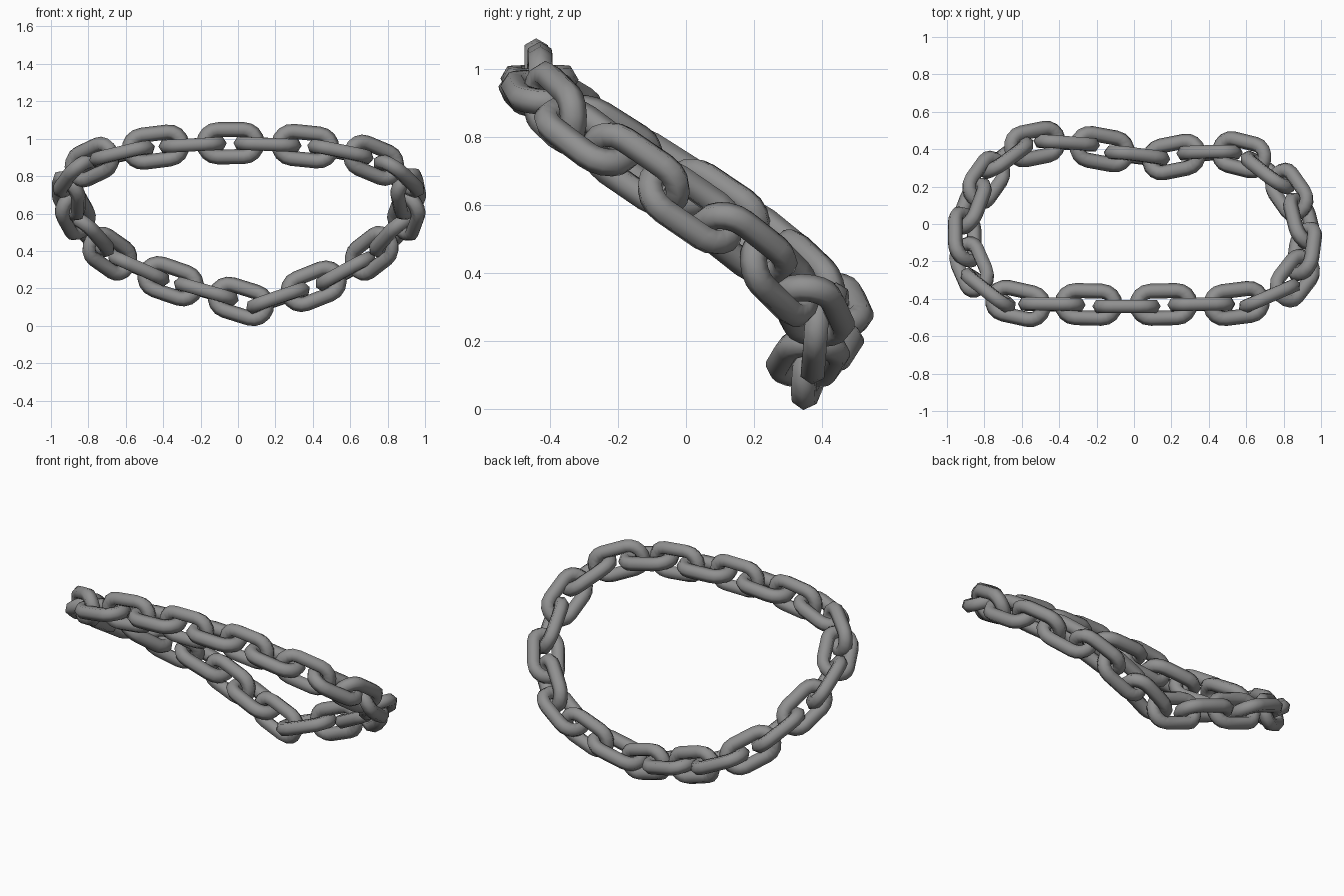
import bpy, math
from mathutils import Vector, Matrix

if "Cube" in bpy.data.objects:
    bpy.data.objects.remove(bpy.data.objects["Cube"])

# Link dimensions: half straight length, bend radius, hexagonal wire radius
HALF, BEND, WIRE, ARC, SIDES = 0.07, 0.0725, 0.04, 8, 6

# Link centres around the closed loop (front row, right, back row, left)
CENTRES = [
    (-.78, -.355, .875), (-.62, -.425, .92), (-.44, -.43, .955), (-.243, -.43, .967),
    (-.04, -.44, .976), (.158, -.43, .97), (.36, -.43, .96), (.548, -.425, .93),
    (.725, -.385, .885), (.86, -.29, .80), (.91, -.147, .705), (.90, .013, .593),
    (.83, .17, .487), (.715, .275, .387), (.575, .37, .29), (.404, .38, .211),
    (.214, .358, .147), (.016, .364, .13), (-.17, .40, .184), (-.36, .433, .238),
    (-.53, .427, .307), (-.685, .355, .385), (-.79, .235, .49), (-.87, .095, .597),
    (-.905, -.07, .695), (-.868, -.23, .803)]
# Links that tilt differently from the smooth loop (kink at the lowest point)
TANGENTS = {14: (-1, .25, -.55), 16: (-1, -.2, -.34), 17: (-1, .13, .31), 20: (-1, -.2, .45)}


def link_mesh():
    # Stadium-shaped path swept with a hexagonal wire section
    verts, faces = [], []
    path = []
    for side in (1, -1):
        for i in range(ARC + 1):
            a = -math.pi / 2 + math.pi * i / ARC + (0 if side == 1 else math.pi)
            path.append((Vector((side * HALF, 0, 0)), Vector((math.cos(a), math.sin(a), 0))))
    for c, out in path:
        for k in range(SIDES):
            b = math.tau * k / SIDES
            verts.append(c + out * (BEND + WIRE * math.cos(b)) + Vector((0, 0, WIRE * math.sin(b))))
    n = len(path)
    for i in range(n):
        for k in range(SIDES):
            j, m = (i + 1) % n, (k + 1) % SIDES
            faces.append((i * SIDES + k, j * SIDES + k, j * SIDES + m, i * SIDES + m))
    mesh = bpy.data.meshes.new("chain_link")
    mesh.from_pydata(verts, [], faces)
    mesh.polygons.foreach_set("use_smooth", [True] * len(faces))
    mesh.update()
    return mesh


mesh = link_mesh()

# Dark steel
steel = bpy.data.materials.new("dark_steel")
steel.diffuse_color = (.28, .28, .28, 1)
steel.use_nodes = True
steel.node_tree.nodes["Principled BSDF"].inputs["Base Color"].default_value = steel.diffuse_color
mesh.materials.append(steel)

points = [Vector(p) for p in CENTRES]
count = len(points)

# Place links along the loop, each turned a quarter turn from its neighbour
for i, p in enumerate(points):
    t = Vector(TANGENTS[i]) if i in TANGENTS else points[(i + 1) % count] - points[i - 1]
    t.normalize()
    f = min(max((p.y + .44) / .88, 0), 1)
    ref = Vector((.75 * p.x, f - 1, -f))
    width = (ref - t * ref.dot(t)).normalized()
    if i % 2 == 0:
        width = t.cross(width)
    normal = t.cross(width)
    link = bpy.data.objects.new(f"chain_link_{i + 1:02d}", mesh)
    link.matrix_world = Matrix.Translation(p) @ Matrix((t, width, normal)).transposed().to_4x4()
    bpy.context.collection.objects.link(link)
